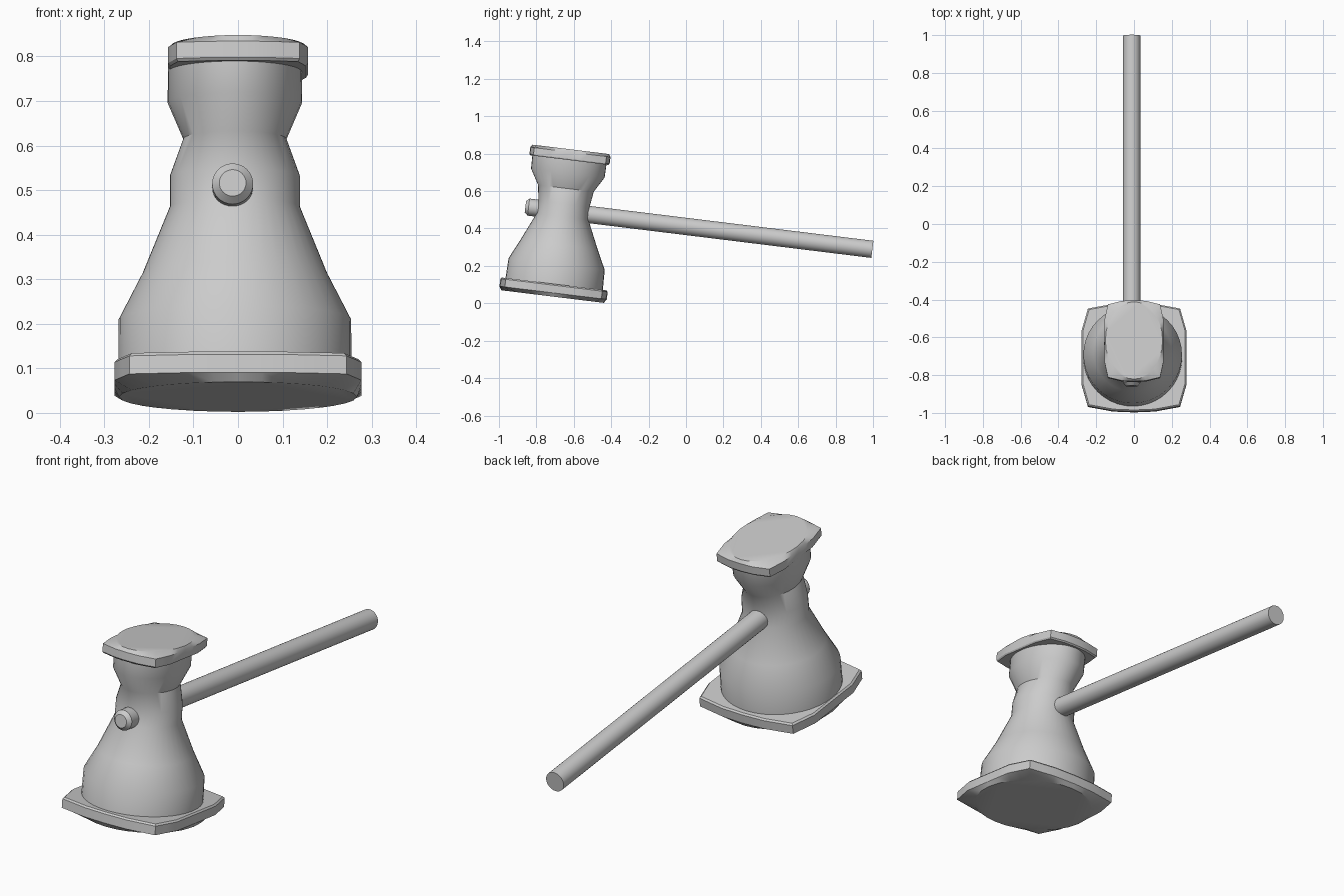
import bpy, bmesh, math
from mathutils import Matrix, Vector

if "Cube" in bpy.data.objects:
    bpy.data.objects.remove(bpy.data.objects["Cube"])

# The whole mallet leans 7 degrees, so parts are built upright and then tilted
TILT = Matrix.Translation((0, -0.713, 0.036)) @ Matrix.Rotation(math.radians(-7), 4, 'X')


def loft(name, rings, matrix=TILT, angle=30):
    """Skin a stack of closed rings and close both ends."""
    bm = bmesh.new()
    loops = [[bm.verts.new(p) for p in ring] for ring in rings]
    n = len(loops[0])
    for a, b in zip(loops, loops[1:]):
        for i in range(n):
            j = (i + 1) % n
            bm.faces.new((a[i], a[j], b[j], b[i]))
    bm.faces.new(loops[0][::-1])
    bm.faces.new(loops[-1])
    bmesh.ops.recalc_face_normals(bm, faces=bm.faces)
    me = bpy.data.meshes.new(name)
    bm.to_mesh(me)
    bm.free()
    ob = bpy.data.objects.new(name, me)
    bpy.context.collection.objects.link(ob)
    ob.matrix_world = matrix
    bpy.ops.object.select_all(action='DESELECT')
    ob.select_set(True)
    bpy.context.view_layer.objects.active = ob
    bpy.ops.object.shade_smooth_by_angle(angle=math.radians(angle))
    return ob


def ellipse(rx, ry, z, n=40, cx=0.0):
    return [Vector((cx + rx * math.cos(2 * math.pi * i / n),
                    ry * math.sin(2 * math.pi * i / n), z)) for i in range(n)]


def bulged_square():
    """Unit square outline with clipped corners and slightly bowed sides."""
    q = [(1, 0), (1, .5), (.88, .9), (.4, .985), (0, 1)]
    quarter = []
    for (ax, ay), (bx, by) in zip(q, q[1:]):
        quarter += [(ax, ay), ((ax + bx) / 2, (ay + by) / 2)]
    top = quarter + [(0, 1)] + [(-x, y) for x, y in quarter[:0:-1]]
    return top + [(-x, -y) for x, y in top]


OUTLINE = bulged_square()


def plate(name, rx, ry, z_inner, z_rim, z_face):
    """Striking plate: squarish rim, outer face worn to an oval."""
    def rim(s, z):
        return [Vector((x * rx * s, y * ry * s, z)) for x, y in OUTLINE]
    oval = []
    for x, y in OUTLINE:
        d = math.hypot(x, y)
        oval.append(Vector((x / d * rx * .965, y / d * ry * .955, z_face)))
    soft = z_inner + (z_rim - z_inner) * .15
    return loft(name, [rim(.975, z_inner), rim(1, soft), rim(1, z_rim), oval])


# Striking plates
plate("base_plate", .277, .289, .068, .02, 0)
plate("top_plate", .157, .216, .735, .778, .793)

# Head body: height, half width, half depth
profile = [(.03, .262, .263), (.175, .261, .259), (.28, .207, .208), (.43, .146, .14),
           (.50, .146, .138), (.583, .116, .15), (.665, .151, .198), (.76, .15, .2)]
loft("head_body", [ellipse(rx, ry, z, cx=-.007) for z, rx, ry in profile], angle=35)

# Handle running through the head, with a chamfered front end
handle = [(-.203, .03), (-.186, .046), (1.666, .046)]
axis = TILT @ Matrix.Translation((-.012, 0, .459)) @ Matrix.Rotation(-math.pi / 2, 4, 'X')
loft("handle", [ellipse(r, r, y, 32) for y, r in handle], axis)
